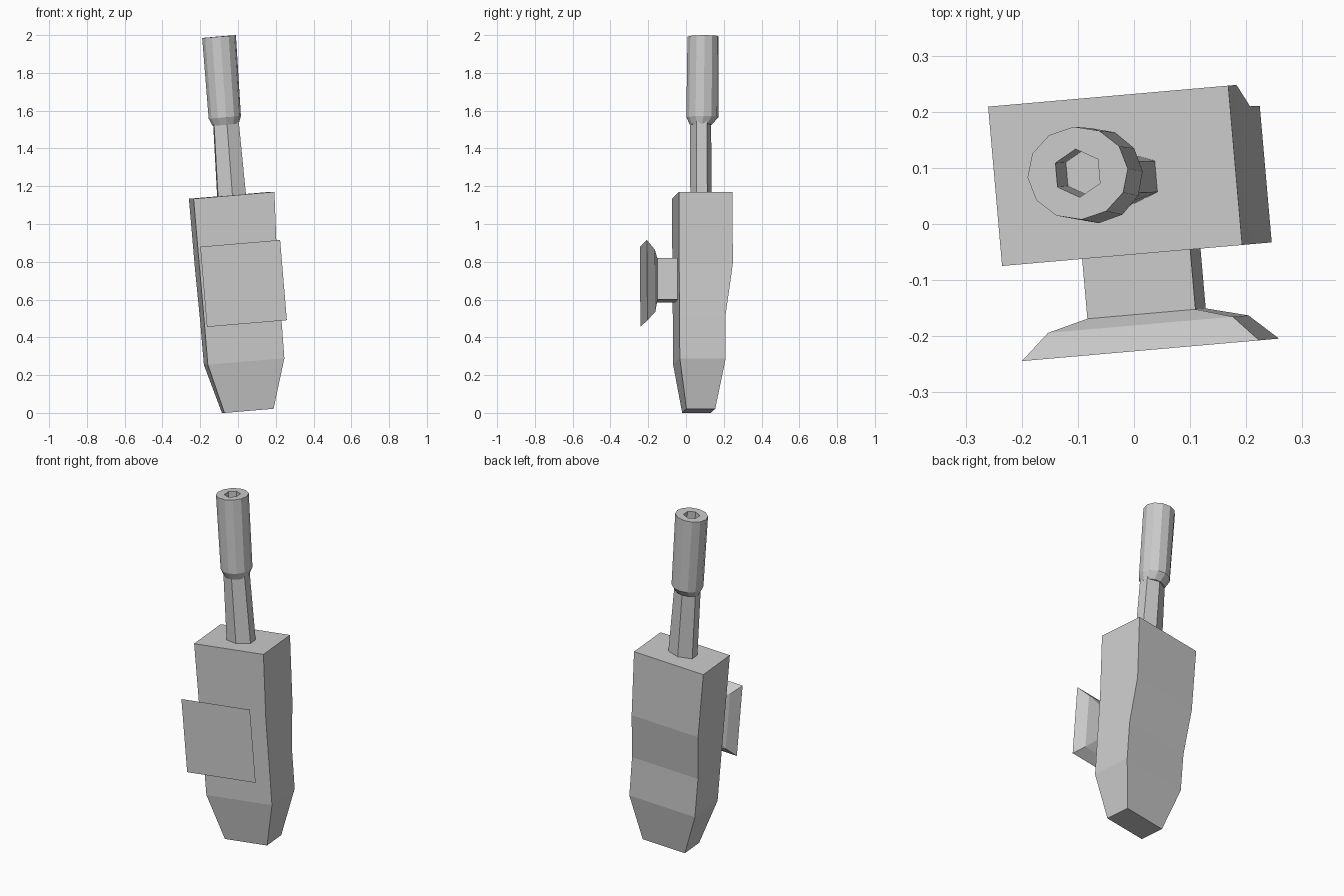
import bpy, bmesh
from math import sin, cos, pi, radians
from mathutils import Matrix

if "Cube" in bpy.data.objects:
    bpy.data.objects.remove(bpy.data.objects["Cube"])

# The whole model leans: small tilt about y, then a turn about z
LEAN = Matrix.Rotation(radians(5.0), 4, 'Z') @ Matrix.Rotation(radians(-4.8), 4, 'Y')


def loft(name, rings):
    """Skin a list of equal-length point rings and cap both ends."""
    bm = bmesh.new()
    loops = [[bm.verts.new(p) for p in r] for r in rings]
    n = len(loops[0])
    for a, b in zip(loops, loops[1:]):
        for i in range(n):
            j = (i + 1) % n
            bm.faces.new((a[i], a[j], b[j], b[i]))
    bm.faces.new(loops[0][::-1])
    bm.faces.new(loops[-1])
    bmesh.ops.recalc_face_normals(bm, faces=bm.faces)
    me = bpy.data.meshes.new(name)
    bm.to_mesh(me)
    bm.free()
    ob = bpy.data.objects.new(name, me)
    ob.matrix_world = LEAN
    bpy.context.collection.objects.link(ob)
    return ob


def box_ring(z, x0, x1, y0, y1):
    return [(x0, y0, z), (x1, y0, z), (x1, y1, z), (x0, y1, z)]


def plate_ring(y, cx, cz, hx, hz):
    return [(cx - hx, y, cz - hz), (cx + hx, y, cz - hz),
            (cx + hx, y, cz + hz), (cx - hx, y, cz + hz)]


def oval_ring(z, cx, cy, rx, ry, n=12, hexagon=False):
    pts = []
    for k in range(n):
        a = 2 * pi * k / n
        f = cos(pi / 6) if hexagon and k % 2 else 1
        pts.append((cx + f * rx * sin(a), cy + f * ry * cos(a), z))
    return pts


# Body: box tapering at the foot, with a stepped back
loft("body", [
    box_ring(0.006, -0.073, 0.189, -0.014, 0.139),
    box_ring(0.268, -0.143, 0.265, -0.054, 0.190),
    box_ring(0.500, -0.143, 0.267, -0.054, 0.191),
    box_ring(0.770, -0.144, 0.269, -0.054, 0.231),
    box_ring(1.150, -0.145, 0.286, -0.054, 0.231),
])

# Square front plate with a chamfered back
loft("front_plate", [
    plate_ring(-0.226, 0.067, 0.682, 0.213, 0.213),
    plate_ring(-0.180, 0.067, 0.682, 0.166, 0.166),
    plate_ring(-0.161, 0.067, 0.698, 0.097, 0.110),
])

# Short stem joining plate to body
loft("plate_stem", [
    plate_ring(-0.165, 0.067, 0.698, 0.097, 0.110),
    plate_ring(-0.040, 0.067, 0.698, 0.097, 0.110),
])

# Six-sided shaft
loft("shaft", [
    oval_ring(1.140, 0.069, 0.081, 0.086, 0.056, 6),
    oval_ring(1.540, 0.072, 0.083, 0.076, 0.056, 6),
])

# Grip: twelve-sided sleeve with a hexagonal socket in its top
loft("grip", [
    oval_ring(1.525, 0.070, 0.084, 0.070, 0.058),
    oval_ring(1.565, 0.069, 0.092, 0.086, 0.085),
    oval_ring(1.993, 0.075, 0.099, 0.090, 0.083),
    oval_ring(1.993, 0.075, 0.099, 0.044, 0.043, hexagon=True),
    oval_ring(1.770, 0.075, 0.099, 0.044, 0.043, hexagon=True),
])
